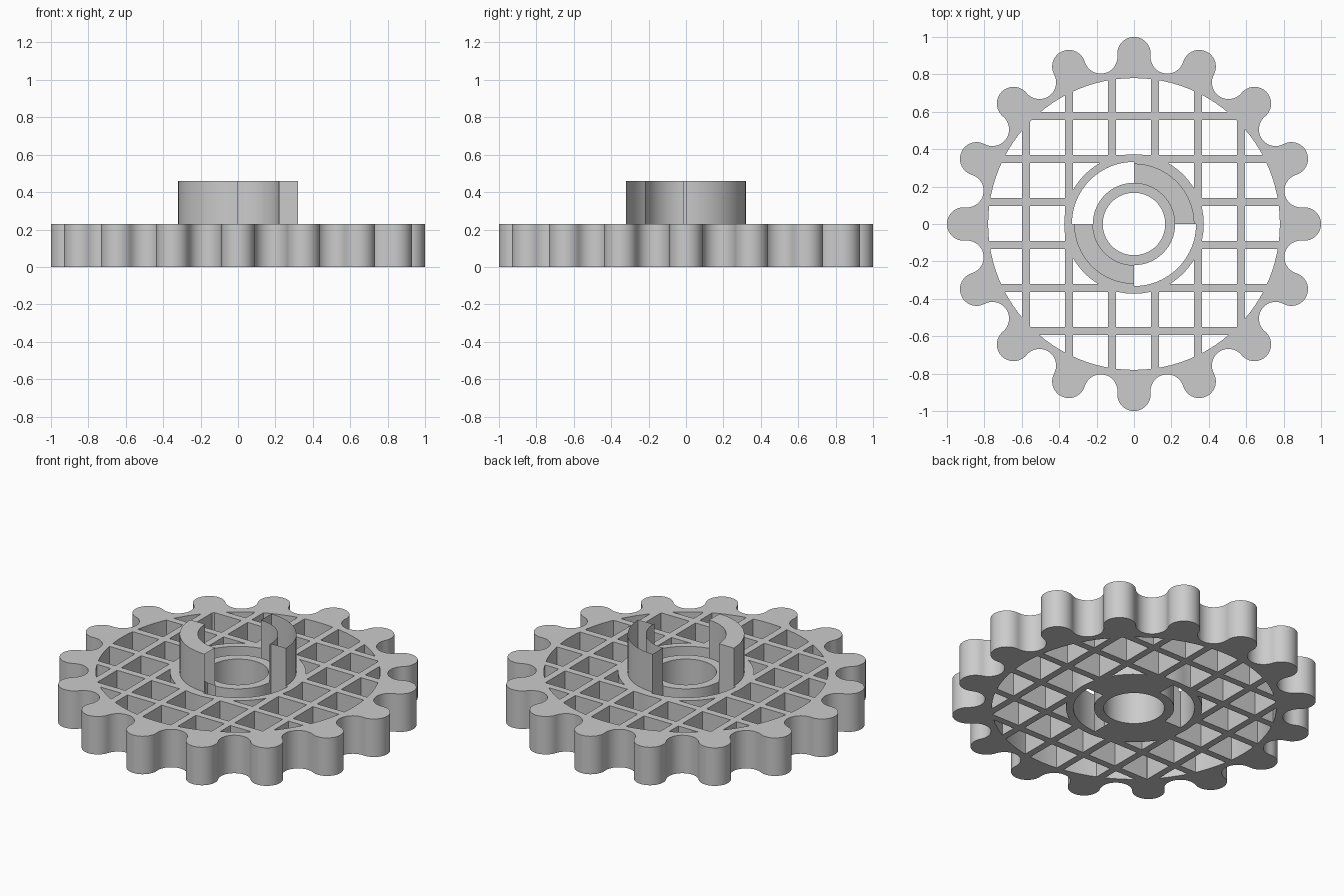
import bpy, bmesh
from math import sin, cos, pi, radians

if "Cube" in bpy.data.objects:
    bpy.data.objects.remove(bpy.data.objects["Cube"], do_unlink=True)

PLATE, TOP = 0.23, 0.46      # plate and hub heights
TEETH = 16

grey = bpy.data.materials.new("plain grey")
grey.use_nodes = True
colour = (0.6, 0.6, 0.6, 1)
grey.diffuse_color = colour
grey.node_tree.nodes["Principled BSDF"].inputs["Base Color"].default_value = colour


def arc(radius, start, end, steps, cx=0, cy=0):
    """Points along an arc, angles in degrees, end point included."""
    angles = [radians(start + (end - start) * i / steps) for i in range(steps + 1)]
    return [(cx + radius * cos(a), cy + radius * sin(a)) for a in angles]


def prism(name, outline, z0, z1):
    """Solid with the given outline between two heights."""
    bm = bmesh.new()
    base = bm.faces.new([bm.verts.new((x, y, z0)) for x, y in outline])
    out = bmesh.ops.extrude_face_region(bm, geom=[base])["geom"]
    verts = [v for v in out if isinstance(v, bmesh.types.BMVert)]
    bmesh.ops.translate(bm, vec=(0, 0, z1 - z0), verts=verts)
    bmesh.ops.recalc_face_normals(bm, faces=bm.faces)
    mesh = bpy.data.meshes.new(name)
    bm.to_mesh(mesh)
    bm.free()
    mesh.materials.append(grey)
    obj = bpy.data.objects.new(name, mesh)
    bpy.context.collection.objects.link(obj)
    return obj


def disc(name, radius, z0, z1, steps=96):
    return prism(name, arc(radius, 0, 360, steps)[:-1], z0, z1)


def box(name, x0, x1, y0, y1, z0, z1):
    return prism(name, [(x0, y0), (x1, y0), (x1, y1), (x0, y1)], z0, z1)


def combine(target, tool, operation):
    """Apply a boolean and discard the tool."""
    tool.hide_render = True
    mod = target.modifiers.new("cut", 'BOOLEAN')
    mod.operation, mod.solver, mod.object = operation, 'EXACT', tool
    bpy.context.view_layer.objects.active = target
    bpy.ops.object.modifier_apply(modifier=mod.name)
    bpy.data.objects.remove(tool, do_unlink=True)


# Outline of alternating round teeth and round valleys, tangent to each other
step = 180 / TEETH
pitch = 1 / (1 + sin(radians(step / 2)))
lobe = 1 - pitch
outline = []
for i in range(TEETH):
    a, v = 2 * i * step, (2 * i + 1) * step
    reach = 90 + step / 2
    cx, cy = pitch * cos(radians(a)), pitch * sin(radians(a))
    outline += arc(lobe, a - reach, a + reach, 24, cx, cy)[:-1]
    cx, cy = pitch * cos(radians(v)), pitch * sin(radians(v))
    outline += arc(lobe, v - reach, v - 360 + reach, 20, cx, cy)[:-1]
wheel = prism("toothed_wheel", outline, 0, PLATE)

# Raised hub
combine(wheel, disc("hub", 0.32, 0.1, TOP), 'UNION')

# Pockets between the lattice bars, from rim to hub collar
pockets = disc("pocket_cutter", 0.78, -0.1, 0.35)
combine(pockets, disc("collar", 0.373, -0.2, 0.4), 'DIFFERENCE')
for k in range(-3, 3):
    mid = (k + 0.5) * 0.23
    lo, hi = mid - 0.021, mid + 0.021
    combine(pockets, box("bar_x", lo - 0.002, hi - 0.002, -1, 1, -0.2, 0.4), 'DIFFERENCE')
    combine(pockets, box("bar_y", -1, 1, lo + 0.003, hi + 0.003, -0.2, 0.4), 'DIFFERENCE')
# Keep the hub clear above the plate: the pockets lie wholly outside it
combine(wheel, pockets, 'DIFFERENCE')

# Bore, wider recess above the plate, and two open quarter slots
combine(wheel, disc("recess", 0.22, PLATE, 0.6), 'DIFFERENCE')
combine(wheel, disc("bore", 0.167, -0.1, 0.5), 'DIFFERENCE')
for start in (90, 270):
    sector = arc(0.332, start, start + 90, 24) + arc(0.22, start + 90, start, 24)
    combine(wheel, prism("slot", sector, -0.1, 0.7), 'DIFFERENCE')

# Smooth curves, crisp edges
bpy.ops.object.select_all(action='DESELECT')
wheel.select_set(True)
bpy.context.view_layer.objects.active = wheel
bpy.ops.object.shade_smooth_by_angle(angle=radians(30))
